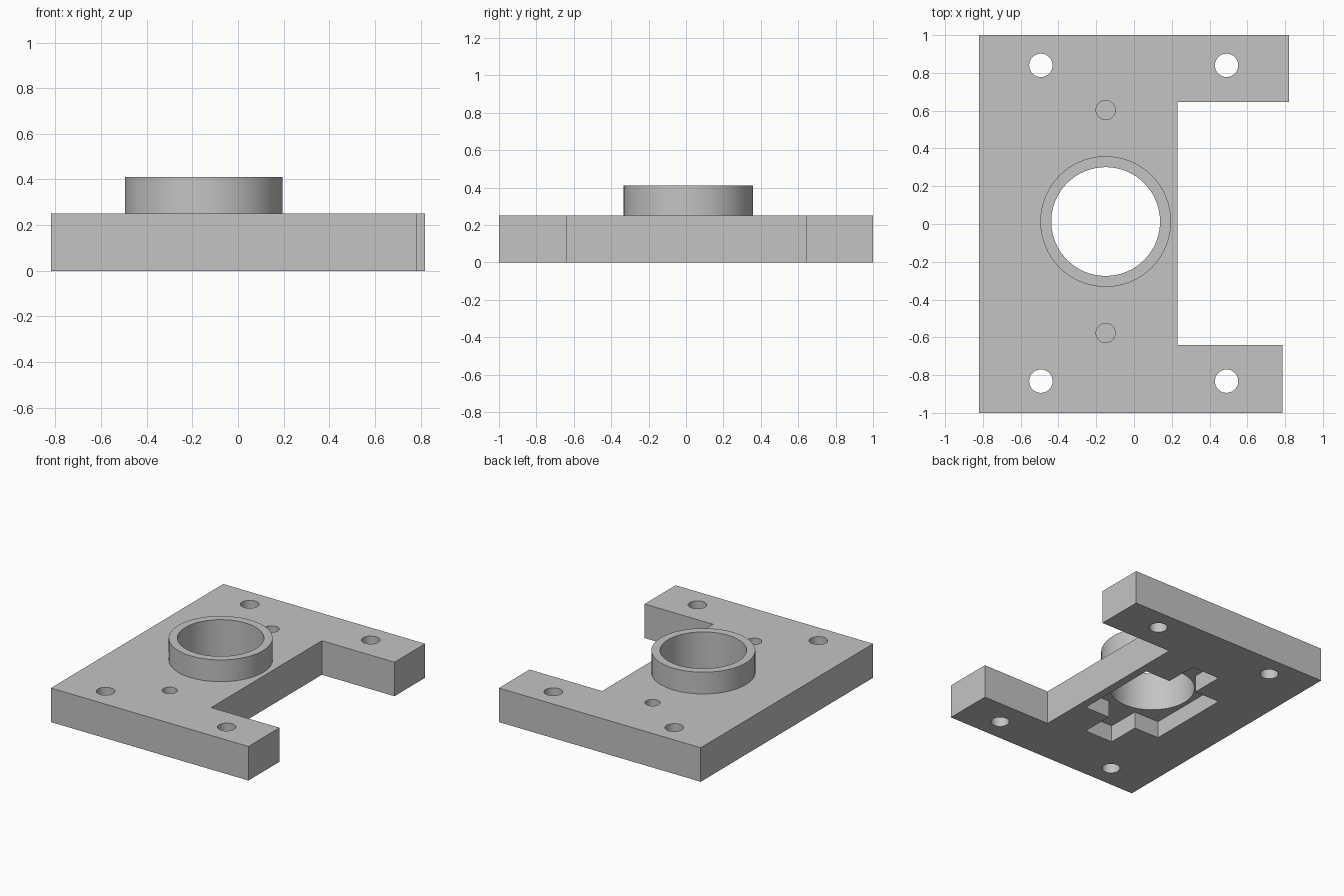
import bpy
import bmesh
from math import radians

default = bpy.data.objects.get("Cube")
if default:
    bpy.data.objects.remove(default, do_unlink=True)

grey = bpy.data.materials.new("plain grey")
grey.use_nodes = True
colour = (0.55, 0.55, 0.55, 1)
grey.diffuse_color = colour
grey.node_tree.nodes["Principled BSDF"].inputs["Base Color"].default_value = colour

THICK, COLLAR_TOP, POCKET = 0.25, 0.41, 0.125
CX, CY = -0.15, 0.013


def new_object(name, bm):
    bmesh.ops.recalc_face_normals(bm, faces=bm.faces)
    mesh = bpy.data.meshes.new(name)
    bm.to_mesh(mesh)
    bm.free()
    mesh.materials.append(grey)
    obj = bpy.data.objects.new(name, mesh)
    bpy.context.collection.objects.link(obj)
    return obj


def prism(name, outline, z0, z1):
    """Extrude a flat outline from z0 to z1."""
    bm = bmesh.new()
    face = bm.faces.new([bm.verts.new((x, y, z0)) for x, y in outline])
    grown = bmesh.ops.extrude_face_region(bm, geom=[face])
    top = [v for v in grown["geom"] if isinstance(v, bmesh.types.BMVert)]
    bmesh.ops.translate(bm, verts=top, vec=(0, 0, z1 - z0))
    return new_object(name, bm)


def cylinder(name, x, y, radius, z0, z1, sides=64):
    bm = bmesh.new()
    bmesh.ops.create_cone(bm, cap_ends=True, segments=sides, radius1=radius,
                          radius2=radius, depth=z1 - z0)
    bmesh.ops.translate(bm, verts=bm.verts, vec=(x, y, (z0 + z1) / 2))
    return new_object(name, bm)


def combine(body, tool, operation):
    """Apply a boolean and discard the tool."""
    bpy.context.view_layer.objects.active = body
    mod = body.modifiers.new(tool.name, "BOOLEAN")
    mod.operation, mod.solver, mod.object = operation, "EXACT", tool
    bpy.ops.object.modifier_apply(modifier=mod.name)
    bpy.data.objects.remove(tool, do_unlink=True)


# Plate with two arms around an open notch
bracket = prism("mounting_bracket", [
    (-0.82, -1), (0.785, -1), (0.785, -0.64), (0.23, -0.64),
    (0.23, 0.645), (0.82, 0.645), (0.82, 1), (-0.82, 1)], 0, THICK)

# Raised collar
combine(bracket, cylinder("collar", CX, CY, 0.346, 0.2, COLLAR_TOP), "UNION")

# Cross-shaped pocket in the underside
a, b, c = 0.115, 0.32, 0.565
quarter = [(a, c), (a, b), (b, b)]
cross = quarter + [(x, -y) for x, y in reversed(quarter)]
cross += [(-x, -y) for x, y in cross]
cross = [(CX + x, CY + y) for x, y in cross]
combine(bracket, prism("pocket_cutter", cross, -0.1, POCKET), "DIFFERENCE")

# Bore through collar and plate
combine(bracket, cylinder("bore_cutter", CX, CY, 0.288, -0.1, 0.6), "DIFFERENCE")

# Four through holes and two blind dowel holes
for x in (-0.493, 0.49):
    for y in (-0.832, 0.84):
        combine(bracket, cylinder("bolt_cutter", x, y, 0.062, -0.1, 0.4, 32), "DIFFERENCE")
for y in (-0.577, 0.603):
    combine(bracket, cylinder("dowel_cutter", CX, y, 0.051, 0.15, 0.4, 32), "DIFFERENCE")

# Smooth round walls, crisp edges
bpy.ops.object.select_all(action="DESELECT")
bracket.select_set(True)
bpy.context.view_layer.objects.active = bracket
bpy.ops.object.shade_smooth_by_angle(angle=radians(30))
